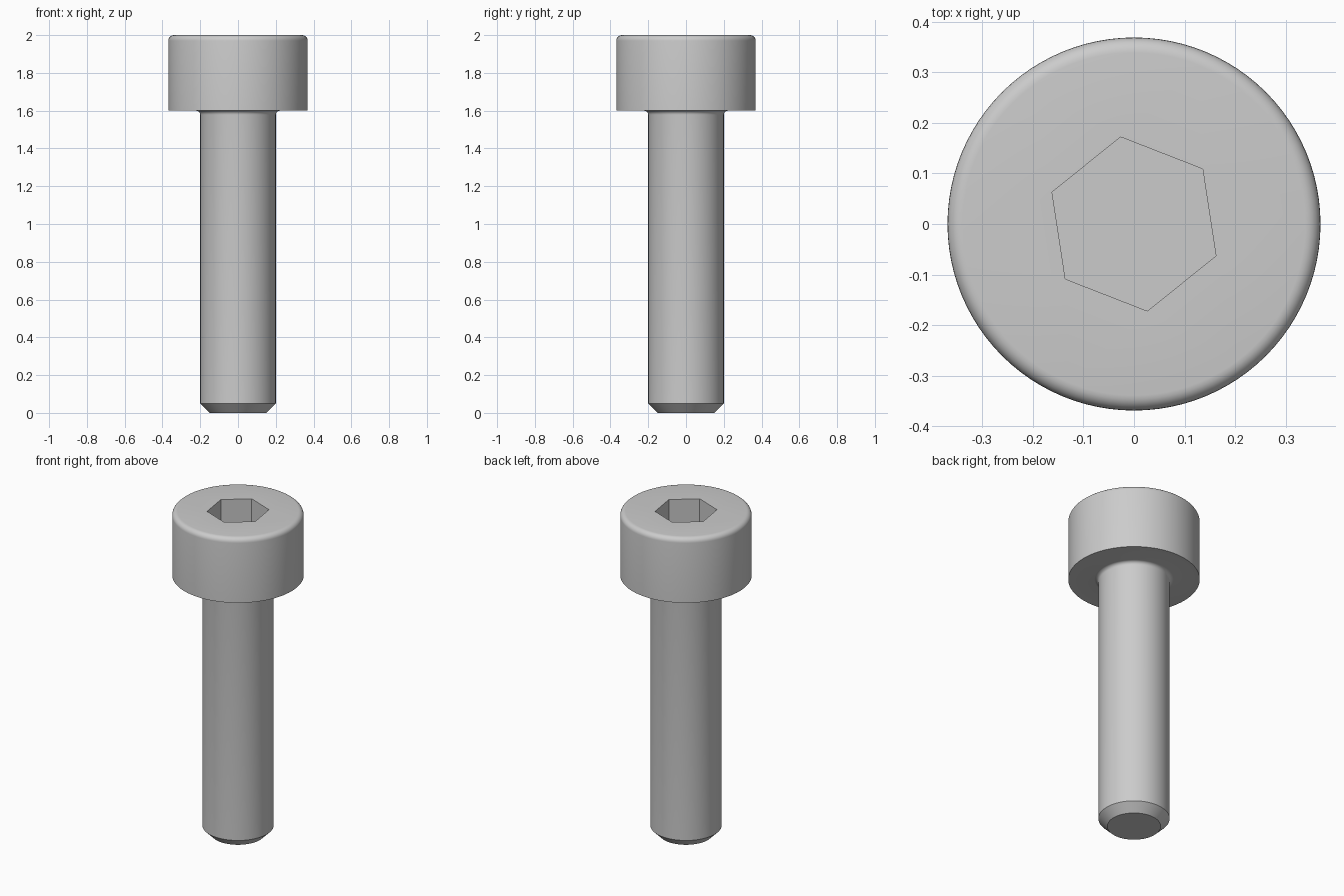
import bpy, bmesh
from math import sin, cos, pi, radians

cube = bpy.data.objects.get("Cube")
if cube:
    bpy.data.objects.remove(cube)

SEGMENTS = 96
HEAD_R, SHANK_R, HEX_R = 0.369, 0.2, 0.174
HEAD_Z, TOP_Z, SOCKET_Z = 1.6, 2.0, 1.8
ROUND, FILLET, CHAMFER = 0.03, 0.022, 0.05

steel = bpy.data.materials.new("steel grey")
steel.use_nodes = True
grey = (0.6, 0.6, 0.6, 1)
steel.diffuse_color = grey
steel.node_tree.nodes["Principled BSDF"].inputs["Base Color"].default_value = grey


def arc(cx, cz, r, start, end, steps=6):
    angles = [radians(start + (end - start) * i / steps) for i in range(steps + 1)]
    return [(cx + r * cos(a), cz + r * sin(a)) for a in angles]


def ring(bm, r, z, count, turn=0.0):
    angles = [turn + 2 * pi * i / count for i in range(count)]
    return [bm.verts.new((r * cos(a), r * sin(a), z)) for a in angles]


def bridge(bm, low, high):
    n = len(low)
    for i in range(n):
        j = (i + 1) % n
        bm.faces.new((low[i], low[j], high[j], high[i]))


bm = bmesh.new()

# Outer profile: chamfered tip, shank, neck fillet, head, rounded rim
profile = [(SHANK_R - CHAMFER, 0), (SHANK_R, CHAMFER)]
profile += arc(SHANK_R + FILLET, HEAD_Z - FILLET, FILLET, 180, 90)
profile += [(HEAD_R, HEAD_Z)]
profile += arc(HEAD_R - ROUND, TOP_Z - ROUND, ROUND, 0, 90)
rings = [ring(bm, r, z, SEGMENTS) for r, z in profile]
for low, high in zip(rings, rings[1:]):
    bridge(bm, low, high)
bm.faces.new(rings[0][::-1])

# Hexagon socket with a flat floor
turn = radians(38.7)
mouth = ring(bm, HEX_R, TOP_Z, 6, turn)
floor = ring(bm, HEX_R, SOCKET_Z, 6, turn)
bridge(bm, mouth, floor)
bm.faces.new(floor)

# Flat head top between the rim and the socket mouth
loops = [bm.edges.get((loop[i - 1], loop[i]))
         for loop in (rings[-1], mouth) for i in range(len(loop))]
bmesh.ops.triangle_fill(bm, edges=loops, use_beauty=True, normal=(0, 0, 1))
bmesh.ops.recalc_face_normals(bm, faces=bm.faces)

mesh = bpy.data.meshes.new("socket_head_screw")
bm.to_mesh(mesh)
bm.free()
mesh.materials.append(steel)
screw = bpy.data.objects.new("socket_head_screw", mesh)
bpy.context.collection.objects.link(screw)

bpy.ops.object.select_all(action='DESELECT')
screw.select_set(True)
bpy.context.view_layer.objects.active = screw
bpy.ops.object.shade_smooth_by_angle(angle=radians(30))
